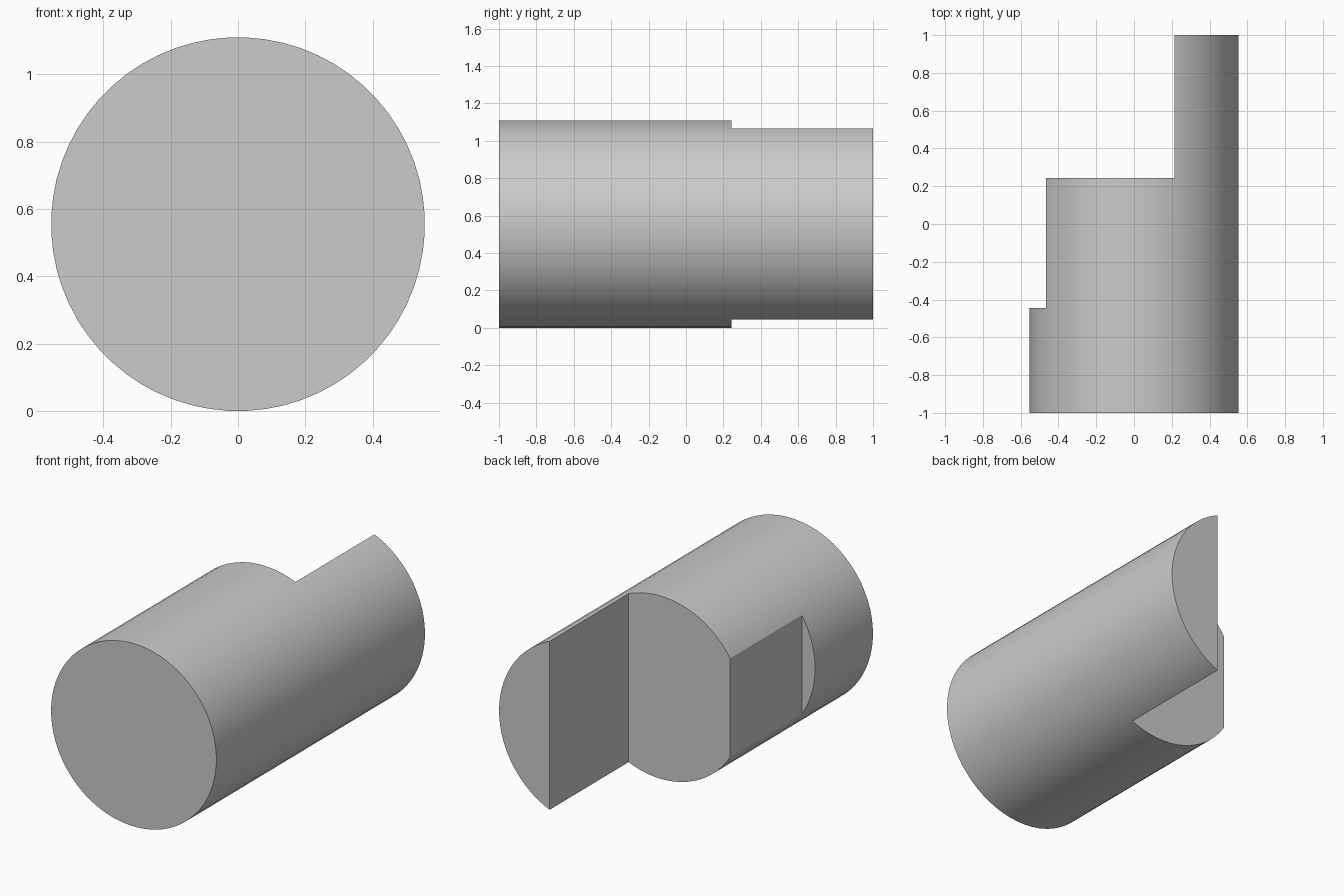
import bpy, bmesh, math
from mathutils import Matrix

if "Cube" in bpy.data.objects:
    bpy.data.objects.remove(bpy.data.objects["Cube"])

R = 0.555
SIDES = 64


def make_object(name, bm):
    bmesh.ops.recalc_face_normals(bm, faces=bm.faces)
    mesh = bpy.data.meshes.new(name)
    bm.to_mesh(mesh)
    bm.free()
    obj = bpy.data.objects.new(name, mesh)
    bpy.context.collection.objects.link(obj)
    return obj


# Round bar lying along y, flats facing up and sideways
bm = bmesh.new()
bmesh.ops.create_cone(bm, cap_ends=True, segments=SIDES, radius1=R, radius2=R, depth=2)
turn = Matrix.Rotation(math.pi / 2, 4, 'X') @ Matrix.Rotation(math.pi / SIDES, 4, 'Z')
bmesh.ops.transform(bm, matrix=Matrix.Translation((0, 0, R)) @ turn, verts=bm.verts)
bar = make_object("stepped_bar", bm)

# Stepped cutter: plan outline of the removed side, extruded upward
outline = [(-1, -0.445), (-0.466, -0.445), (-0.466, 0.243),
           (0.215, 0.243), (0.215, 1.5), (-1, 1.5)]
bm = bmesh.new()
face = bm.faces.new([bm.verts.new((x, y, -0.5)) for x, y in outline])
top = bmesh.ops.extrude_face_region(bm, geom=[face])["geom"]
bmesh.ops.translate(bm, vec=(0, 0, 2.2),
                    verts=[v for v in top if isinstance(v, bmesh.types.BMVert)])
cutter = make_object("step_cutter", bm)
cutter.hide_render = True

# Cut both steps, then discard the cutter
mod = bar.modifiers.new("steps", 'BOOLEAN')
mod.operation = 'DIFFERENCE'
mod.solver = 'EXACT'
mod.object = cutter
bpy.ops.object.select_all(action='DESELECT')
bpy.context.view_layer.objects.active = bar
bar.select_set(True)
bpy.ops.object.modifier_apply(modifier=mod.name)
bpy.data.objects.remove(cutter)
bpy.ops.object.shade_smooth_by_angle(angle=math.radians(20))
